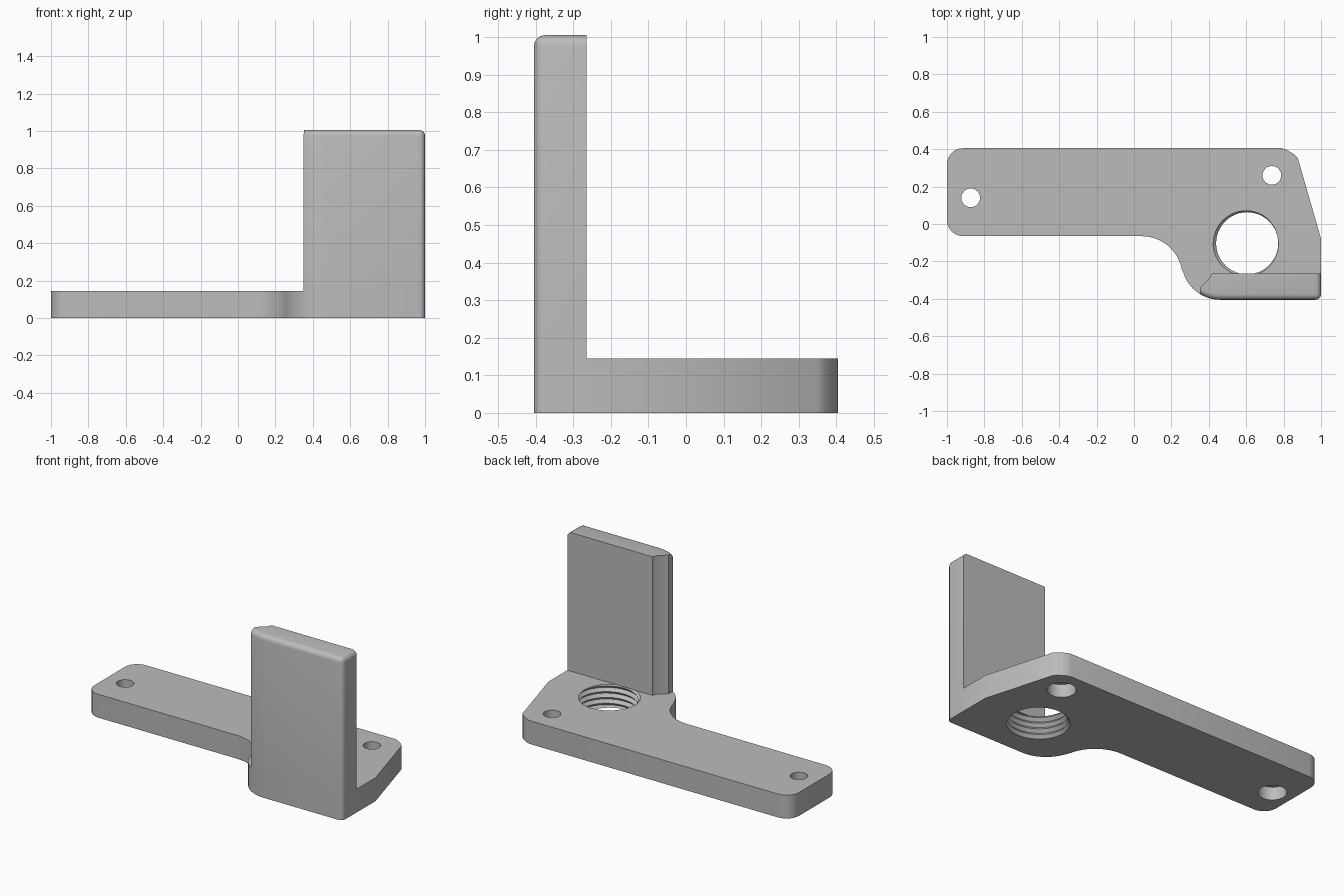
import bpy, bmesh
from math import cos, sin, radians, tau

cube = bpy.data.objects.get("Cube")
if cube:
    bpy.data.objects.remove(cube, do_unlink=True)

THICK, HEIGHT = 0.145, 1.005
FRONT, WALL_BACK = -0.405, -0.265

grey = bpy.data.materials.new("light grey")
grey.use_nodes = True
grey.diffuse_color = (0.5, 0.5, 0.5, 1)
grey.node_tree.nodes["Principled BSDF"].inputs["Base Color"].default_value = (0.5, 0.5, 0.5, 1)


def arc(cx, cy, r, start, end, steps=8):
    angles = [radians(start + (end - start) * i / steps) for i in range(steps + 1)]
    return [(cx + r * cos(a), cy + r * sin(a)) for a in angles]


def finish(bm, name):
    bmesh.ops.recalc_face_normals(bm, faces=bm.faces)
    mesh = bpy.data.meshes.new(name)
    bm.to_mesh(mesh)
    bm.free()
    mesh.materials.append(grey)
    obj = bpy.data.objects.new(name, mesh)
    bpy.context.collection.objects.link(obj)
    return obj


def extrude(outline, z0, z1):
    bm = bmesh.new()
    face = bm.faces.new([bm.verts.new((x, y, z0)) for x, y in outline])
    moved = bmesh.ops.extrude_face_region(bm, geom=[face])["geom"]
    top = [v for v in moved if isinstance(v, bmesh.types.BMVert)]
    bmesh.ops.translate(bm, verts=top, vec=(0, 0, z1 - z0))
    return bm


def thread_cutter(cx, cy, r, depth, pitch, sides=48):
    """Helical surface alternating between crest and root, closed by two cones."""
    bm = bmesh.new()
    rows = 14
    start = -2 * pitch

    def vert(k, j):
        rad = r + depth * (k % 2)
        a = tau * j / sides
        z = start + (k / 2 + j / sides) * pitch
        return bm.verts.new((cx + rad * cos(a), cy + rad * sin(a), z))

    columns = [[vert(k, j) for k in range(rows + (3 if j == 0 else 1))] for j in range(sides)]
    for j in range(sides):
        here, after = columns[j], columns[(j + 1) % sides]
        shift = 2 if j == sides - 1 else 0
        for k in range(rows):
            bm.faces.new((here[k], after[k + shift], after[k + 1 + shift], here[k + 1]))
    low = bm.verts.new((cx, cy, start - pitch))
    high = bm.verts.new((cx, cy, start + (rows / 2 + 2) * pitch))
    for e in [e for e in bm.edges if e.is_boundary]:
        tip = low if sum(v.co.z for v in e.verts) / 2 < THICK / 2 else high
        bm.faces.new((*e.verts, tip))
    bmesh.ops.triangulate(bm, faces=bm.faces)
    return finish(bm, "thread_cutter")


def cut(obj, cutter):
    mod = obj.modifiers.new(cutter.name, "BOOLEAN")
    mod.operation = "DIFFERENCE"
    mod.solver = "EXACT"
    mod.object = cutter
    cutter.hide_render = True
    cutter.hide_set(True)


# Base plate with swept neck and clipped back corner
outline = arc(-0.915, 0.32, 0.085, 90, 180, 6)
outline += arc(-0.915, 0.02, 0.085, 180, 270, 6)
outline += arc(0.04, -0.285, 0.22, 90, 11.5, 12)
outline += arc(0.46, -0.2, 0.205, 191.5, 270, 12)[1:]
outline += arc(0.97, FRONT + 0.03, 0.03, 270, 360, 4)
outline += [(1, -0.08), (0.877, 0.35), (0.86, 0.37), (0.815, 0.398), (0.79, 0.405)]
base = finish(extrude(outline, 0, THICK), "base_plate")

# Threaded hole, then screw holes with recesses underneath
cut(base, thread_cutter(0.605, -0.103, 0.166, 0.017, 0.036))
for side, (x, y) in {"right": (-0.873, 0.14), "left": (0.737, 0.26)}.items():
    for part, r, z0, z1 in (("hole", 0.05, 0.04, 0.3), ("recess", 0.08, -0.1, 0.08)):
        circle = arc(x, y, r, 0, 360, 24)[:-1]
        cut(base, finish(extrude(circle, z0, z1), f"{side}_{part}_cutter"))

# Upright wall with rounded front edges
profile = [(0.415, WALL_BACK), (0.405, -0.29), (0.355, -0.335)]
profile += arc(0.46, -0.2, 0.205, 238, 270, 6)
profile += [(1, FRONT), (1, WALL_BACK)]
bm = extrude(profile, THICK, HEIGHT)
rounded = []
for e in bm.edges:
    a, b = (v.co for v in e.verts)
    mid = (a + b) / 2
    top_edge = min(a.z, b.z) > 1 and (mid.y < -0.37 or mid.x > 0.99)
    corner = abs(a.z - b.z) > 0.5 and mid.x > 0.99 and mid.y < -0.4
    if top_edge or corner:
        rounded.append(e)
bmesh.ops.bevel(bm, geom=rounded, offset=0.03, segments=4, profile=0.5,
                affect="EDGES", clamp_overlap=False)
wall = finish(bm, "upright_wall")

# Bake the holes, remove cutters and smooth the curved sides
bpy.context.view_layer.update()
graph = bpy.context.evaluated_depsgraph_get()
baked = bpy.data.meshes.new_from_object(base.evaluated_get(graph))
cutters = [m.object for m in base.modifiers]
base.modifiers.clear()
base.data = baked
for c in cutters:
    bpy.data.objects.remove(c, do_unlink=True)
for obj in bpy.context.selected_objects:
    obj.select_set(False)
for obj in (base, wall):
    obj.select_set(True)
bpy.context.view_layer.objects.active = base
bpy.ops.object.shade_smooth_by_angle(angle=radians(30))
